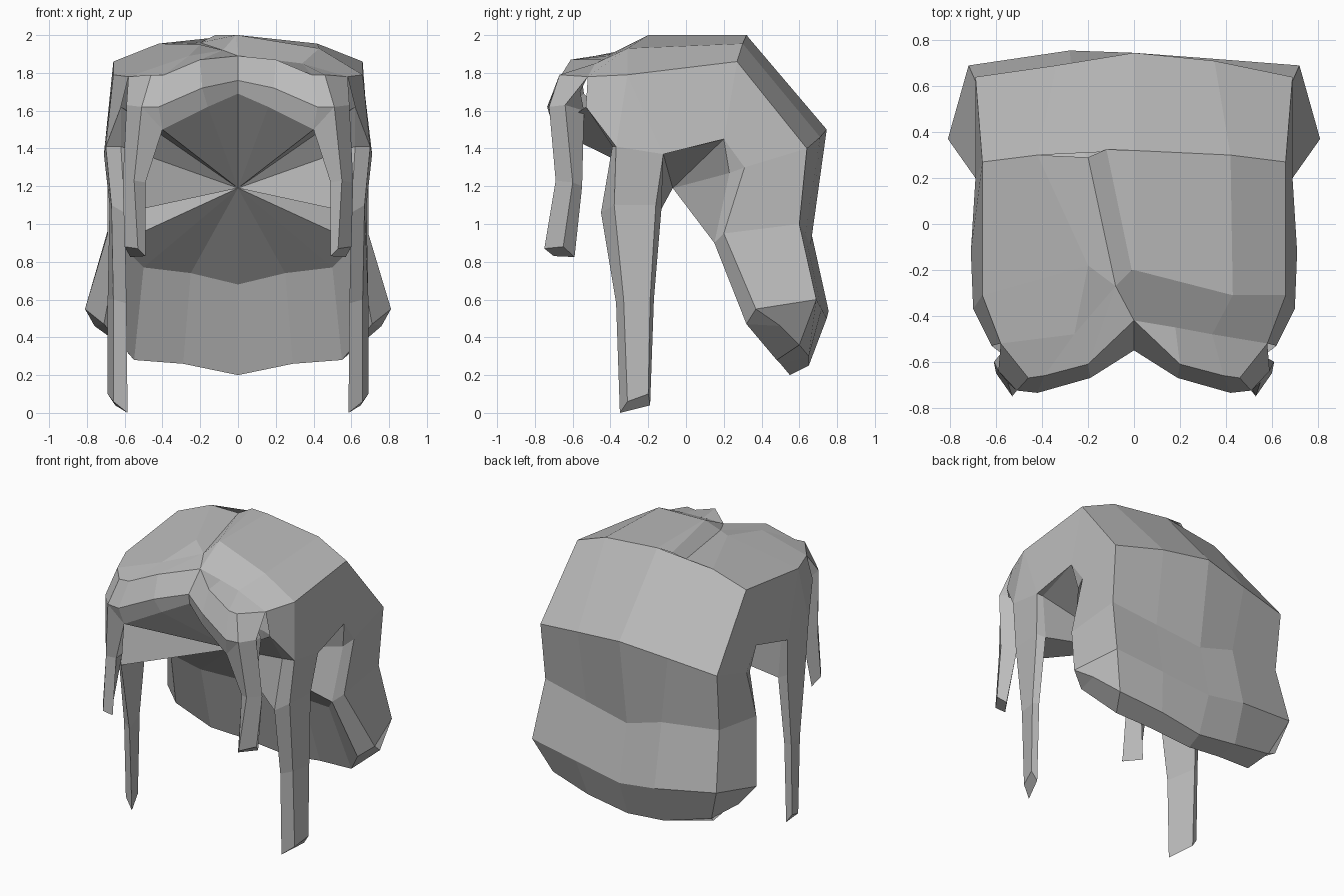
import bpy
import bmesh
from mathutils import Vector

cube = bpy.data.objects.get("Cube")
if cube:
    bpy.data.objects.remove(cube, do_unlink=True)

hair_grey = bpy.data.materials.new("hair_grey")
hair_grey.use_nodes = True
hair_grey.diffuse_color = (0.5, 0.5, 0.5, 1)
shader = next(n for n in hair_grey.node_tree.nodes if n.type == "BSDF_PRINCIPLED")
shader.inputs["Base Color"].default_value = hair_grey.diffuse_color


def flip(faces):
    """Reflect a list of faces to the other side of the head."""
    return [[(-x, y, z) for x, y, z in reversed(face)] for face in faces]


def build(name, faces, hub=None, inward=False):
    """Make a flat-shaded object whose faces point away from (or towards) its hub."""
    bm = bmesh.new()
    for face in faces:
        corners = list(dict.fromkeys(face))
        bm.faces.new([bm.verts.new(p) for p in corners])
    bmesh.ops.remove_doubles(bm, verts=bm.verts, dist=0.001)
    bmesh.ops.recalc_face_normals(bm, faces=bm.faces)
    if hub:
        spread = sum(f.normal.dot(f.calc_center_median() - Vector(hub)) * f.calc_area()
                     for f in bm.faces)
        if (spread < 0) != inward:
            bmesh.ops.reverse_faces(bm, faces=bm.faces)
    mesh = bpy.data.meshes.new(name)
    bm.to_mesh(mesh)
    bm.free()
    mesh.materials.append(hair_grey)
    obj = bpy.data.objects.new(name, mesh)
    bpy.context.collection.objects.link(obj)


def sheet(rows):
    """Faces between neighbouring rows of points; repeated points give triangles."""
    faces = [[a[i], a[i + 1], b[i + 1], b[i]]
             for a, b in zip(rows, rows[1:]) for i in range(len(a) - 1)]
    return [f for f in faces if len(set(f)) > 2]


def tube(rings):
    """Strand of hair through four-sided rings, closed at the tip."""
    return sheet([ring + ring[:1] for ring in rings]) + [rings[-1]]


def pair(name, faces):
    build("left_" + name, faces)
    build("right_" + name, flip(faces))


head = (0, 0, 1.2)

# Shared corner points
crown_side = (.66, -.31, 1.79)
crown_back_side = (.66, .27, 1.86)
crown_back_mid = (.42, .3, 1.955)
crown_back = (0, .32, 2)
crown_peak = (0, -.2, 2)
parting_front = (0, -.42, 1.89)
parting_notch = (.08, -.27, 1.92)
strand_edge = (.26, -.48, 1.89)
brow = (.34, -.48, 1.85)
temple = (.58, -.52, 1.78)
temple_low = (.62, -.53, 1.62)
ear_top = (.69, .2, 1.45)
ear_front = (.71, -.12, 1.37)
ear_back = (.69, .31, 1.3)
ear_back_inner = (.66, .23, 1.27)
nape_corner = (.63, .15, .9)
burn_front = (.7, -.37, 1.41)
burn_inner = (.62, -.39, 1.41)
burn_back_inner = (.66, -.12, 1.37)
strand_front_inner = (.6, -.45, 1.06)
strand_back_inner = (.63, -.13, 1.08)

# Back hair, from crown round the bob to the inside edge
nape = [nape_corner, (.5, .3, .77), (.25, .37, .74), (0, .4, .68)]
centre = [crown_back, (0, .745, 1.5), (0, .66, .89), (0, .745, .5),
          (0, .65, .25), (0, .55, .2), nape[-1]]
flank = [
    [ear_top, crown_back_side],
    [ear_back, (.69, .64, 1.4)],
    [(.69, .2, .95), (.68, .6, 1)],
    [(.81, .37, .55), (.72, .69, .6)],
    [(.76, .5, .46), (.62, .6, .36)],
    [(.71, .32, .47), (.55, .48, .28)],
    nape[:2],
]
left_mid = [crown_back_mid, (.35, .71, 1.46), (.34, .63, .945), (.36, .718, .55),
            (.31, .65, .3), (.29, .5, .26), nape[2]]
right_mid = [crown_back_mid, (.34, .69, 1.45), (.27, .66, .97), (.28, .755, .54),
             (.29, .66, .28), (.29, .5, .26), nape[2]]
edge = sheet([[row[0] for row in flank[1:4]],
              [ear_back_inner, nape_corner, flank[5][0]]])
edge.append([row[0] for row in flank[3:6]])
edge.append([ear_top, ear_back, ear_back_inner])


def back_half(mid):
    return sheet([f + [m, c] for f, m, c in zip(flank, mid, centre)]) + edge


build("back_hair", back_half(left_mid) + flip(back_half(right_mid)), head)

# Side panels and temples
pair("side_panel", [
    [crown_side, crown_back_side, ear_top, ear_front],
    [crown_side, ear_front, burn_front],
    [crown_side, burn_front, temple_low, temple],
    [burn_front, burn_inner, temple_low],
])

# Crown, with a raised ridge along the parting and a notch beside it
left_crown = sheet([
    [crown_back, crown_back_mid, crown_back_side],
    [crown_peak, (.43, -.31, 1.93), crown_side],
    [parting_front, brow, temple],
])
right_crown = sheet([
    [crown_back, (.12, .325, 2), (.2, .29, 1.96), crown_back_mid, crown_back_side],
    [crown_peak, (.01, -.2, 2), parting_notch, (.2, -.18, 1.95), crown_side],
    [parting_front, parting_front, parting_notch, strand_edge, temple],
])
build("crown", left_crown + flip(right_crown), head)

# Fringe arching over the forehead
fringe_under = [(0, -.54, 1.69), (.16, -.63, 1.62), (.4, -.7, 1.5)]
fringe_rows = [
    [parting_front, (.2, -.61, 1.87), (.39, -.66, 1.79), (.46, -.67, 1.79)],
    [(0, -.55, 1.76), (.19, -.67, 1.72), (.42, -.735, 1.62), (.51, -.725, 1.62)],
    fringe_under + fringe_under[-1:],
]
left_fringe = sheet([[parting_front, (.18, -.45, 1.87), brow, temple]] + fringe_rows)
right_fringe = sheet([[parting_front, parting_notch, strand_edge, temple]] + fringe_rows)
build("fringe", left_fringe + flip(right_fringe), head)

# Hanging front locks
pair("front_lock", tube([
    [(.39, -.66, 1.79), (.46, -.67, 1.79), temple, (.5, -.56, 1.7)],
    [(.4, -.7, 1.5), (.51, -.725, 1.62), (.59, -.64, 1.63), (.56, -.54, 1.6)],
    [(.49, -.66, 1.22), (.55, -.69, 1.23), (.61, -.6, 1.22), (.52, -.55, 1.2)],
    [(.49, -.7, .83), (.53, -.75, .87), (.6, -.65, .88), (.57, -.59, .825)],
]))

# Long strands in front of the ears
pair("side_strand", tube([
    [burn_inner, burn_front, ear_front, burn_back_inner],
    [strand_front_inner, (.67, -.38, 1.1), (.68, -.16, 1.1), strand_back_inner],
    [(.59, -.37, .58), (.66, -.33, .6), (.69, -.19, .6), (.65, -.17, .6)],
    [(.585, -.35, 0), (.66, -.31, .06), (.69, -.2, .1), (.65, -.19, .04)],
]))

# Inner lining, fanned from one middle point
middle = (0, -.07, 1.19)
rim = fringe_under + [temple_low, burn_inner, strand_front_inner, strand_back_inner,
                      burn_back_inner, ear_top, ear_back_inner] + nape
lining = [[middle, a, b] for a, b in zip(rim, rim[1:])]
lining.append([burn_back_inner, ear_front, ear_top])
build("inner_lining", lining + flip(lining), head, inward=True)
